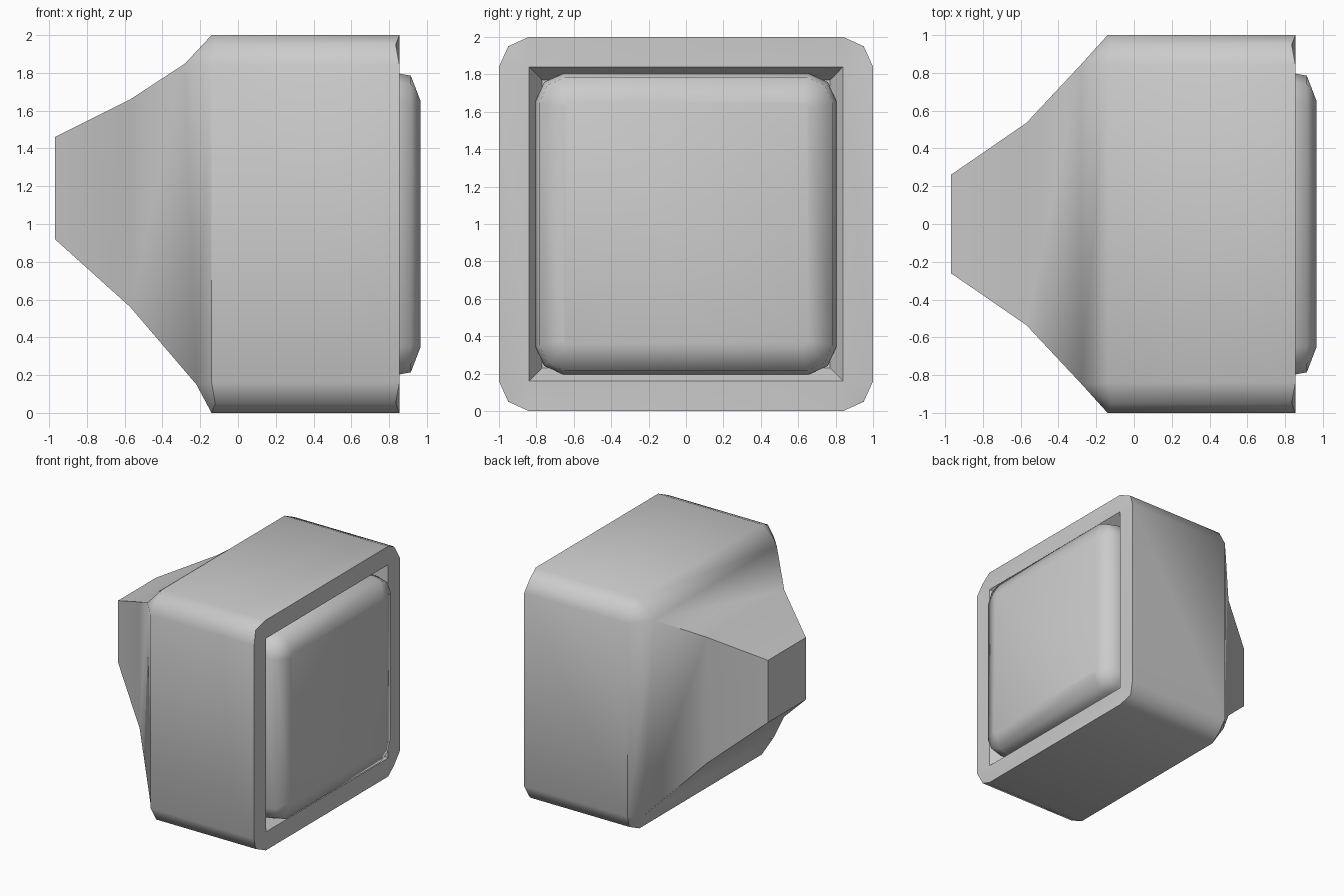
import bpy, bmesh, math

if "Cube" in bpy.data.objects:
    bpy.data.objects.remove(bpy.data.objects["Cube"])

CORNERS = [(1, 1), (-1, 1), (-1, -1), (1, -1)]


def rounded_ring(bm, x, half, r, mid_x=None):
    """12 vertices: a square in YZ centred on z = 1, three points per corner."""
    mx = x if mid_x is None else mid_x
    m = half - r * 0.31
    ring = []
    for i, (sy, sz) in enumerate(CORNERS):
        pts = [(x, half, half - r), (mx, m, m), (x, half - r, half)]
        if i % 2:
            pts.reverse()
        ring += [bm.verts.new((px, sy * py, 1 + sz * pz)) for px, py, pz in pts]
    return ring


def square_ring(bm, top, bottom):
    """4 vertices; top and bottom are (x, half width, z)."""
    ring = []
    for sy, sz in CORNERS:
        x, hy, z = top if sz > 0 else bottom
        ring.append(bm.verts.new((x, sy * hy, z)))
    return ring


def bridge(bm, a, b):
    n = len(a)
    for i in range(n):
        j = (i + 1) % n
        bm.faces.new((a[i], a[j], b[j], b[i]))


def fan_bridge(bm, ring, square):
    """Join a 12-point rounded ring to a 4-point square."""
    for i in range(4):
        k, n = 3 * i, (i + 1) % 4
        bm.faces.new((ring[k], ring[k + 1], square[i]))
        bm.faces.new((ring[k + 1], ring[k + 2], square[i]))
        bm.faces.new((ring[k + 2], ring[(k + 3) % 12], square[n], square[i]))


def finish(bm, name, angle):
    bmesh.ops.recalc_face_normals(bm, faces=bm.faces)
    mesh = bpy.data.meshes.new(name)
    bm.to_mesh(mesh)
    bm.free()
    obj = bpy.data.objects.new(name, mesh)
    bpy.context.collection.objects.link(obj)
    bpy.ops.object.select_all(action='DESELECT')
    obj.select_set(True)
    bpy.context.view_layer.objects.active = obj
    bpy.ops.object.shade_smooth_by_angle(angle=math.radians(angle))


# Housing: chamfered shell, tapered rear funnel and recessed front opening
bm = bmesh.new()
back = rounded_ring(bm, -0.14, 1.0, 0.16, -0.12)
front = rounded_ring(bm, 0.855, 1.0, 0.16, 0.835)
bridge(bm, back, front)
funnel = [square_ring(bm, (-0.28, 0.845, 1.85), (-0.22, 0.89, 0.15)),
          square_ring(bm, (-0.57, 0.535, 1.66), (-0.57, 0.535, 0.56)),
          square_ring(bm, (-0.97, 0.26, 1.46), (-0.97, 0.26, 0.92))]
fan_bridge(bm, back, funnel[0])
for a, b in zip(funnel, funnel[1:]):
    bridge(bm, a, b)
bm.faces.new(funnel[-1])
opening = square_ring(bm, (0.855, 0.84, 1.84), (0.855, 0.84, 0.16))
floor = square_ring(bm, (0.75, 0.77, 1.77), (0.75, 0.77, 0.23))
fan_bridge(bm, front, opening)
bridge(bm, opening, floor)
bm.faces.new(floor)
finish(bm, "housing", 44)

# Screen: rounded slab standing proud of the opening
bm = bmesh.new()
rings = [rounded_ring(bm, x, h, r) for x, h, r in
         [(0.74, 0.805, 0.15), (0.81, 0.805, 0.15),
          (0.915, 0.785, 0.14), (0.965, 0.655, 0.03)]]
for a, b in zip(rings, rings[1:]):
    bridge(bm, a, b)
bm.faces.new(rings[0])
bm.faces.new(rings[-1])
finish(bm, "screen", 65)
